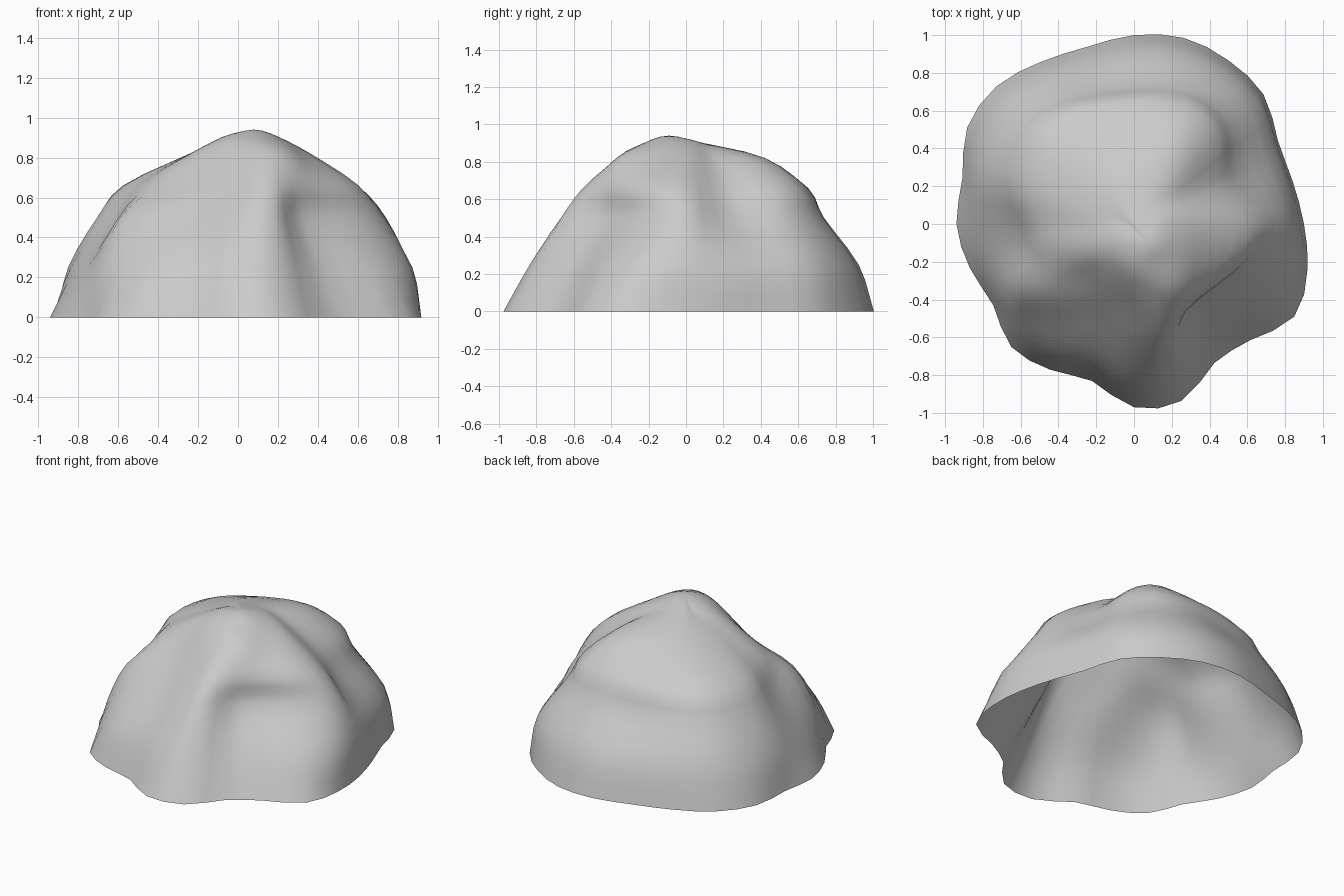
import bpy
import bmesh
from math import cos, sin, tau
from mathutils import Vector

old = bpy.data.objects.get("Cube")
if old:
    bpy.data.objects.remove(old, do_unlink=True)

SIDES = 48
STEPS = 3

# Contours of the boulder: height, then radii in percent, evenly spaced
# counterclockwise from +x
CONTOURS = [
    (0, [90, 87, 88, 97, 100, 102, 100, 97, 99, 103, 102, 94,
         94, 90, 86, 92, 89, 86, 97, 97, 85, 87, 98, 95]),
    (0.25, [86, 83, 84, 92, 94, 94, 92, 90, 92, 95, 93, 88,
            81, 78, 80, 80, 78, 75, 83, 83, 71, 73, 83, 89]),
    (0.5, [74, 64, 63, 73, 77, 76, 73, 73, 77, 80, 78, 73,
           63, 61, 68, 61, 54, 55, 63, 69, 55, 54, 59, 68]),
    (0.66, [60, 51, 51, 63, 69, 67, 65, 65, 67, 69, 65, 59,
            51, 50, 47, 41, 40, 42, 47, 57, 53, 52, 55, 60]),
    (0.82, [36, 30, 46, 39, 33, 27, 24, 26, 26, 32, 42, 37]),
    (0.9, [20, 11, 7, 5, 15, 25]),
]
PEAK = Vector((0.08, -0.09, 0.94))


def spline(before, start, end, after, t):
    """Smooth curve from start to end, for numbers or vectors."""
    leaving = (end - before) / 2
    arriving = (after - start) / 2
    rise = end - start
    bend = rise * 3 - leaving * 2 - arriving
    twist = leaving + arriving - rise * 2
    return start + (leaving + (bend + twist * t) * t) * t


def contour_point(height, radii, side):
    """Point on a closed contour, curved between its samples."""
    count = len(radii)
    place = side * count / SIDES
    first = int(place)
    nearby = [radii[(first + offset) % count] for offset in range(-1, 3)]
    radius = spline(*nearby, place - first) / 100
    angle = tau * side / SIDES
    return Vector((radius * cos(angle), radius * sin(angle), height))


def rib(side):
    """Points climbing one side, from the ground to just below the peak."""
    knots = [contour_point(*contour, side) for contour in CONTOURS] + [PEAK]
    below = knots[0] * 2 - knots[1]
    opposite = (side + SIDES // 2) % SIDES
    beyond = contour_point(*CONTOURS[-1], opposite)
    path = [below] + knots + [beyond]
    return [spline(*path[start:start + 4], step / STEPS)
            for start in range(len(path) - 3)
            for step in range(STEPS)]


def make_material(name, colour):
    material = bpy.data.materials.new(name)
    material.use_nodes = True
    material.diffuse_color = colour
    shader = material.node_tree.nodes["Principled BSDF"]
    shader.inputs["Base Color"].default_value = colour
    return material


# Shell woven from the ribs, open underneath and closed at the peak
bm = bmesh.new()
ribs = [[bm.verts.new(point) for point in rib(side)] for side in range(SIDES)]
peak = bm.verts.new(PEAK)
for side, here in enumerate(ribs):
    after = ribs[(side + 1) % SIDES]
    for low in range(len(here) - 1):
        high = low + 1
        bm.faces.new((here[low], after[low], after[high], here[high]))
    bm.faces.new((here[-1], after[-1], peak))
for face in bm.faces:
    face.smooth = True

mesh = bpy.data.meshes.new("boulder")
bm.to_mesh(mesh)
bm.free()
boulder = bpy.data.objects.new("boulder", mesh)
bpy.context.collection.objects.link(boulder)
mesh.materials.append(make_material("stone grey", (0.6, 0.6, 0.6, 1)))
